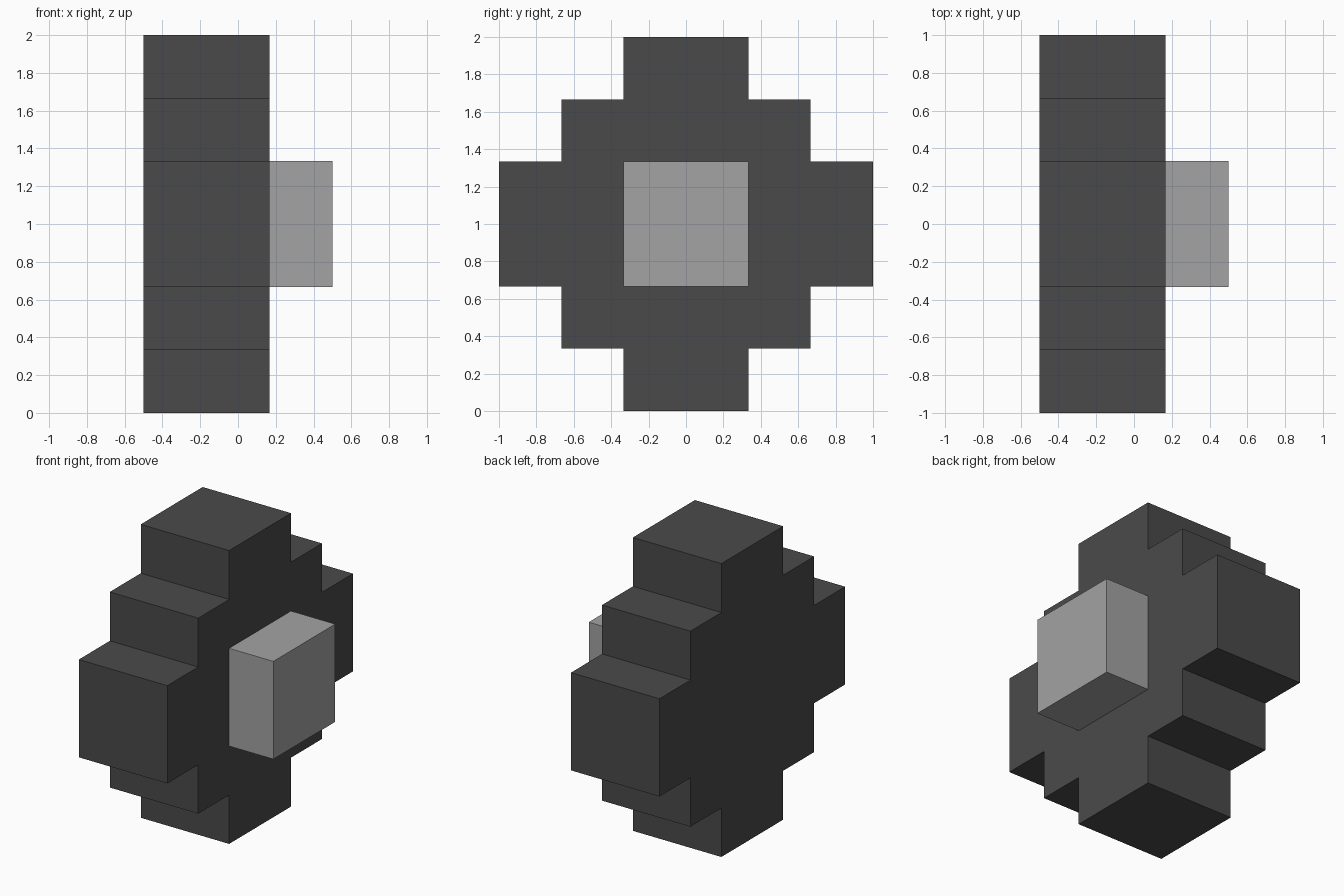
import bpy
import bmesh

if "Cube" in bpy.data.objects:
    bpy.data.objects.remove(bpy.data.objects["Cube"])

U = 1 / 3  # one block step


def material(name, grey):
    mat = bpy.data.materials.new(name)
    mat.diffuse_color = (grey, grey, grey, 1)
    mat.use_nodes = True
    mat.node_tree.nodes["Principled BSDF"].inputs["Base Color"].default_value = mat.diffuse_color
    return mat


def extrude_profile(name, points, x0, x1, mat):
    """Extrude a closed (y, z) outline along x."""
    bm = bmesh.new()
    face = bm.faces.new([bm.verts.new((x0, y, z)) for y, z in points])
    new = bmesh.ops.extrude_face_region(bm, geom=[face])["geom"]
    verts = [v for v in new if isinstance(v, bmesh.types.BMVert)]
    bmesh.ops.translate(bm, verts=verts, vec=(x1 - x0, 0, 0))
    bmesh.ops.recalc_face_normals(bm, faces=bm.faces)
    mesh = bpy.data.meshes.new(name)
    bm.to_mesh(mesh)
    bm.free()
    mesh.materials.append(mat)
    obj = bpy.data.objects.new(name, mesh)
    bpy.context.collection.objects.link(obj)
    return obj


# Stepped tyre outline: one quarter, rotated four times about the axle
quarter = [(3, -1), (3, 1), (2, 1), (2, 2), (1, 2)]
outline = []
for _ in range(4):
    outline += [(y * U, 1 + z * U) for y, z in quarter]
    quarter = [(-z, y) for y, z in quarter]
extrude_profile("tyre", outline, -0.5, U / 2, material("dark rubber", 0.0685))

# Square hub on the outer side
square = [(-U, 1 - U), (U, 1 - U), (U, 1 + U), (-U, 1 + U)]
extrude_profile("hub", square, U / 2, 0.5, material("light grey metal", 0.366))
